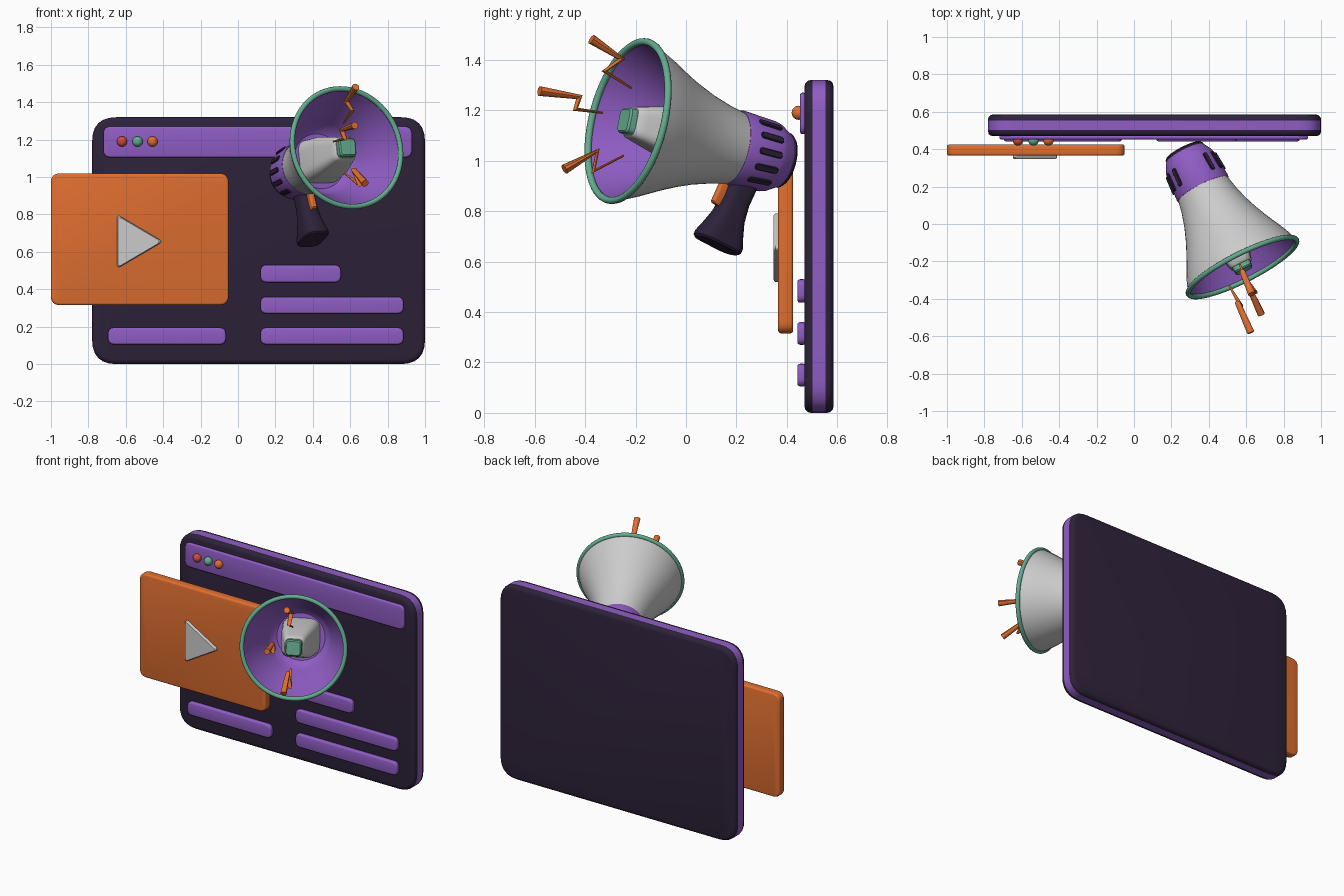
import bpy, bmesh, math
from mathutils import Vector, Matrix

if "Cube" in bpy.data.objects:
    bpy.data.objects.remove(bpy.data.objects["Cube"])

COLORS = {
    "orange": (0.75, 0.16, 0.03, 1), "purple": (0.28, 0.11, 0.56, 1),
    "dark": (0.027, 0.016, 0.042, 1), "teal": (0.13, 0.42, 0.28, 1),
    "red": (0.65, 0.07, 0.05, 1),
}
MATS = {}
for key, rgba in COLORS.items():
    MATS[key] = bpy.data.materials.new(key)
    MATS[key].diffuse_color = rgba


def finish(obj, color, angle=35):
    if color:
        obj.data.materials.append(MATS[color])
    bpy.ops.object.select_all(action='DESELECT')
    obj.select_set(True)
    bpy.context.view_layer.objects.active = obj
    bpy.ops.object.shade_smooth_by_angle(angle=math.radians(angle))


def round_poly(pts, r, n=6):
    """2D polygon with rounded corners."""
    out = []
    for i, p in enumerate(pts):
        p = Vector(p)
        a = p + (Vector(pts[i - 1]) - p).normalized() * r
        b = p + (Vector(pts[(i + 1) % len(pts)]) - p).normalized() * r
        for k in range(n + 1):
            t = k / n
            out.append(a * (1 - t) ** 2 + p * (2 * t * (1 - t)) + b * t ** 2)
    return out


def rect(hw, hh, r, cx=0, cy=0):
    return round_poly([(cx - hw, cy - hh), (cx + hw, cy - hh),
                       (cx + hw, cy + hh), (cx - hw, cy + hh)], r)


def circle(r, n=48):
    return [Vector((r * math.cos(2 * math.pi * k / n), r * math.sin(2 * math.pi * k / n)))
            for k in range(n)]


def loft(name, sections, color, matrix, cap_start=True, cap_end=True, angle=35):
    """Skin a list of (depth, outline) sections along local z."""
    bm = bmesh.new()
    rings = [[bm.verts.new((p.x, p.y, d)) for p in outline] for d, outline in sections]
    n = len(rings[0])
    for a, b in zip(rings, rings[1:]):
        for k in range(n):
            bm.faces.new((a[k], a[(k + 1) % n], b[(k + 1) % n], b[k]))
    if cap_start:
        bm.faces.new(rings[0][::-1])
    if cap_end:
        bm.faces.new(rings[-1])
    bmesh.ops.recalc_face_normals(bm, faces=bm.faces)
    me = bpy.data.meshes.new(name)
    bm.to_mesh(me)
    bm.free()
    obj = bpy.data.objects.new(name, me)
    bpy.context.collection.objects.link(obj)
    obj.matrix_world = matrix
    finish(obj, color, angle)
    return obj


# local frame for flat parts: x, z up, depth = -y
FLAT = Matrix(((1, 0, 0, 0), (0, 0, -1, 0), (0, 1, 0, 0), (0, 0, 0, 1)))


def slab(name, x0, x1, z0, z1, y0, y1, r, color, front=0.01, back=0.01):
    """Rounded plate with softened front and back edges."""
    cx, cz, hw, hh = (x0 + x1) / 2, (z0 + z1) / 2, (x1 - x0) / 2, (z1 - z0) / 2
    secs = []
    for y, b, s in ((y0, front, 1), (y1, back, -1)):
        steps = [(b * (1 - math.cos(q)), b * (1 - math.sin(q)))
                 for q in (0, math.pi / 6, math.pi / 3, math.pi / 2)] if b else [(0, 0)]
        part = [(-(y + s * dy), rect(hw - i, hh - i, r - i, cx, cz)) for dy, i in steps]
        secs += part if s == 1 else part[::-1]
    loft(name, secs, color, FLAT)


# browser window: dark plates around a purple band
slab("window_front", -0.78, 1.0, 0, 1.32, 0.47, 0.502, 0.13, "dark", 0.025, 0)
slab("window_band", -0.78, 1.0, 0, 1.32, 0.502, 0.553, 0.13, "purple", 0, 0)
slab("window_back", -0.78, 1.0, 0, 1.32, 0.553, 0.585, 0.13, "dark", 0, 0.025)
slab("title_bar", -0.72, 0.93, 1.105, 1.27, 0.452, 0.475, 0.04, "purple")
for i, (x0, x1, z0, z1) in enumerate([(0.12, 0.55, 0.437, 0.53), (0.12, 0.885, 0.27, 0.36),
                                      (0.12, 0.885, 0.105, 0.195), (-0.695, -0.065, 0.105, 0.195)]):
    slab(f"text_bar_{i + 1}", x0, x1, z0, z1, 0.442, 0.475, 0.035, "purple")
for x, c in ((-0.62, "red"), (-0.537, "teal"), (-0.457, "orange")):
    bpy.ops.mesh.primitive_uv_sphere_add(segments=24, ring_count=12, radius=0.028,
                                         location=(x, 0.447, 1.19))
    bpy.context.object.name = "window_button_" + c
    finish(bpy.context.object, c, 60)

# video card and play triangle
slab("video_card", -1.0, -0.05, 0.315, 1.02, 0.365, 0.425, 0.05, "orange", 0.012, 0.012)


def triangle(s):
    c = Vector((-0.567, 0.655))
    return round_poly([c + (Vector(p) - c) * s for p in
                       ((-0.647, 0.51), (-0.4, 0.655), (-0.647, 0.80))], 0.025)


loft("play_triangle", [(-0.375, triangle(1)), (-0.355, triangle(1)), (-0.347, triangle(0.94))],
     None, FLAT)

# megaphone frame: origin at the rim centre, local z runs back along the axis, y is up
axis = Vector((0.44, -0.87, 0.22)).normalized()
back = -axis
up = (Vector((0, 0, 1)) - axis * axis.z).normalized()
side = up.cross(back)
MEGA = Matrix((side, up, back)).transposed().to_4x4()
MEGA.translation = (0.58, -0.23, 1.157)


def lathe(name, profile, color, **kw):
    loft(name, [(t, circle(r)) for t, r in profile], color, MEGA, **kw)


lathe("horn", [(0, 0.325), (0.05, 0.307), (0.1, 0.285), (0.15, 0.26), (0.2, 0.236), (0.26, 0.21),
               (0.33, 0.184), (0.41, 0.161), (0.5, 0.143)], None, cap_start=False)
lathe("horn_inside", [(0, 0.319), (0.05, 0.297), (0.1, 0.273), (0.15, 0.248), (0.2, 0.224),
                      (0.26, 0.198), (0.31, 0.178), (0.33, 0.15)], "purple", cap_start=False)
bpy.ops.mesh.primitive_torus_add(major_radius=0.323, minor_radius=0.014,
                                 major_segments=64, minor_segments=12)
bpy.context.object.name = "horn_rim"
bpy.context.object.matrix_world = MEGA
finish(bpy.context.object, "teal", 60)

# rear body, end cap and grip ribs
lathe("rear_body", [(0.475, 0.14), (0.475, 0.15), (0.485, 0.153), (0.63, 0.143), (0.65, 0.138),
                    (0.695, 0.113), (0.695, 0.05)], "purple")
lathe("rear_cap", [(0.685, 0.112), (0.705, 0.112), (0.714, 0.104)], "dark")
for s in (0, 180):
    for k in range(5):
        ang = math.radians(s - 50 + 25 * k)
        m = (MEGA @ Matrix.Rotation(ang, 4, 'Z') @ Matrix.Translation((0.146, 0, 0.575))
             @ Matrix.Rotation(math.radians(-4), 4, 'Y') @ Matrix.Rotation(math.pi / 2, 4, 'Y'))
        loft("grip_rib", [(-0.02, rect(0.052, 0.013, 0.012)), (0.006, rect(0.052, 0.013, 0.012)),
                          (0.009, rect(0.049, 0.010, 0.009))], "dark", m)

# driver plug inside the horn
loft("driver_plug", [(0.33, rect(0.118, 0.118, 0.07)), (0.2, rect(0.105, 0.105, 0.06)),
                     (0.05, rect(0.07, 0.07, 0.04)), (0.02, rect(0.062, 0.062, 0.035)),
                     (0.012, rect(0.054, 0.054, 0.03))], None, MEGA)
loft("driver_tip", [(0.03, rect(0.053, 0.053, 0.025)), (-0.012, rect(0.05, 0.05, 0.025)),
                    (-0.02, rect(0.043, 0.043, 0.02))], "teal", MEGA)


def hanging(t, d, tilt):
    """Frame below the axis with local z pointing down, leaning forward."""
    return (MEGA @ Matrix.Translation((0, -d, t)) @ Matrix.Rotation(math.pi / 2, 4, 'X')
            @ Matrix.Rotation(math.radians(tilt), 4, 'X'))


# flared handle and trigger
loft("handle", [(d, rect(w, h, min(w, h) * 0.9)) for d, w, h in
                ((0, 0.045, 0.062), (0.08, 0.048, 0.058), (0.15, 0.053, 0.066), (0.21, 0.062, 0.085),
                 (0.25, 0.069, 0.1), (0.268, 0.069, 0.1), (0.276, 0.062, 0.092))],
     "dark", hanging(0.55, 0.125, 12))
loft("trigger", [(-0.05, rect(0.016, 0.022, 0.01)), (0.042, rect(0.016, 0.022, 0.01)),
                 (0.048, rect(0.012, 0.017, 0.008))], "orange", hanging(0.465, 0.19, 14))

# zigzag sound bolts, thick outside and thin inside
BOLTS = [
    [(0.63, -0.375, 1.482), (0.58, -0.256, 1.403), (0.61, -0.323, 1.355), (0.565, -0.216, 1.288)],
    [(0.625, -0.581, 1.276), (0.555, -0.423, 1.252), (0.572, -0.438, 1.204), (0.51, -0.331, 1.19)],
    [(0.68, -0.482, 0.966), (0.62, -0.351, 1.038), (0.65, -0.367, 0.958), (0.57, -0.248, 1.02)],
]
for i, pts in enumerate(BOLTS):
    cu = bpy.data.curves.new(f"sound_bolt_{i + 1}", 'CURVE')
    cu.dimensions = '3D'
    cu.bevel_depth = 0.02
    cu.bevel_resolution = 3
    cu.use_fill_caps = True
    sp = cu.splines.new('POLY')
    sp.points.add(len(pts) - 1)
    for q, p, r in zip(sp.points, pts, (1, 0.75, 0.6, 0.22)):
        q.co = (*p, 1)
        q.radius = r
    obj = bpy.data.objects.new(cu.name, cu)
    bpy.context.collection.objects.link(obj)
    bpy.ops.object.select_all(action='DESELECT')
    obj.select_set(True)
    bpy.context.view_layer.objects.active = obj
    bpy.ops.object.convert(target='MESH')
    finish(bpy.context.object, "orange", 40)

for m in bpy.data.materials:
    if m.users and not m.is_grease_pencil:
        m.use_nodes = True
        m.node_tree.nodes["Principled BSDF"].inputs["Base Color"].default_value = m.diffuse_color
